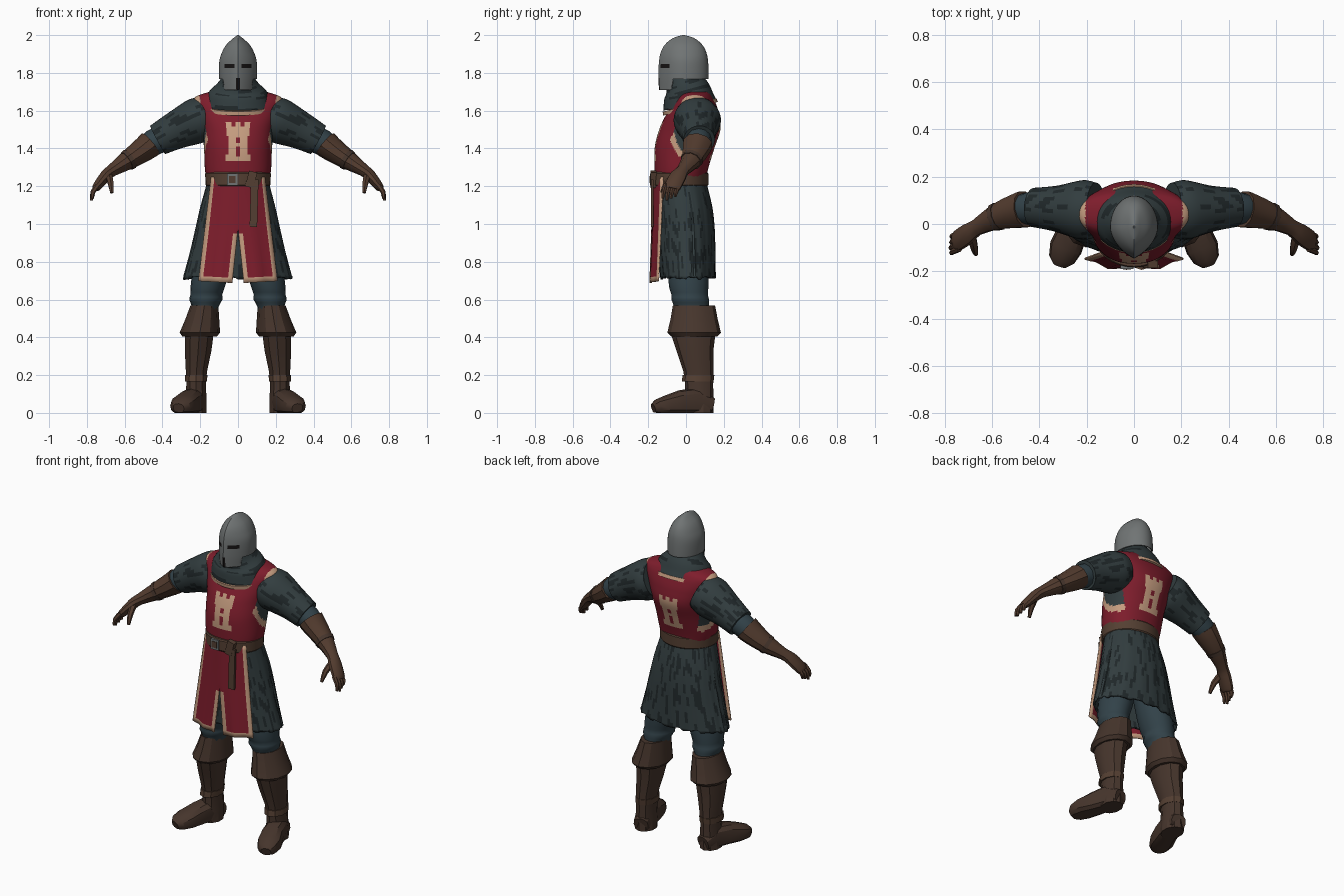
import bpy, bmesh, math
from mathutils import Vector

cube = bpy.data.objects.get("Cube")
if cube:
    bpy.data.objects.remove(cube, do_unlink=True)


def material(name, rgb):
    linear = [(c / 255 / 12.92) if c < 11 else ((c / 255 + 0.055) / 1.055) ** 2.4 for c in rgb]
    m = bpy.data.materials.new(name)
    m.use_nodes = True
    m.diffuse_color = (*linear, 1)
    m.node_tree.nodes["Principled BSDF"].inputs["Base Color"].default_value = (*linear, 1)
    return m


MAIL = material("mail_grey", (50, 61, 63))
MAIL_DARK = material("mail_shadow", (32, 40, 42))
RED = material("cloth_red", (126, 29, 44))
TRIM = material("trim_beige", (198, 157, 128))
STEEL = material("helmet_steel", (112, 116, 116))
PADDING = material("padding_blue_grey", (50, 66, 73))
BOOT = material("boot_brown", (70, 53, 44))
GLOVE = material("glove_brown", (82, 59, 46))
BELT = material("belt_brown", (84, 63, 50))
DARK = material("slit_dark", (22, 19, 19))


def finish(name, bm, mats, mirror=False, thick=0, angle=35):
    bmesh.ops.remove_doubles(bm, verts=bm.verts, dist=0.0004)
    bmesh.ops.recalc_face_normals(bm, faces=bm.faces)
    mesh = bpy.data.meshes.new(name)
    bm.to_mesh(mesh)
    bm.free()
    for m in mats:
        mesh.materials.append(m)
    ob = bpy.data.objects.new(name, mesh)
    bpy.context.collection.objects.link(ob)
    bpy.ops.object.select_all(action="DESELECT")
    ob.select_set(True)
    bpy.context.view_layer.objects.active = ob
    bpy.ops.object.shade_smooth_by_angle(angle=math.radians(angle))
    if mirror:
        ob.modifiers.new("Mirror", "MIRROR")
    if thick:
        solid = ob.modifiers.new("Solidify", "SOLIDIFY")
        solid.thickness = thick
        solid.offset = -1
    return ob


def spline(rows, steps):
    """Catmull-Rom interpolation of rows of numbers."""
    out = []
    for k in range(len(rows) - 1):
        p = [rows[min(max(k + d, 0), len(rows) - 1)] for d in (-1, 0, 1, 2)]
        for s in range(steps):
            t = s / steps
            out.append([b + 0.5 * t * (c - a + t * (2 * a - 5 * b + 4 * c - d + t * (3 * (b - c) + d - a)))
                        for a, b, c, d in zip(*p)])
    return out + [list(rows[-1])]


def loft(name, rows, mats, seg=12, steps=2, ref=None, power=2, peak=0, paint=None,
         warp=None, cap=True, **kw):
    """Skin rings (x, y, z, a, b); flat rings unless a reference side axis is given."""
    rows = spline(rows, steps)
    bm = bmesh.new()
    rings = []
    for i, (x, y, z, a, b) in enumerate(rows):
        u, v = Vector((1, 0, 0)), Vector((0, 1, 0))
        if ref:
            lo, hi = rows[max(i - 1, 0)], rows[min(i + 1, len(rows) - 1)]
            t = (Vector(hi[:3]) - Vector(lo[:3])).normalized()
            u = Vector(ref)
            u = (u - t * u.dot(t)).normalized()
            v = t.cross(u)
        ring = []
        for j in range(seg):
            th = 2 * math.pi * j / seg
            s, c = (math.copysign(abs(f) ** (2 / power), f) for f in (math.sin(th), math.cos(th)))
            if c > 0:
                c = (1 - peak) * c + peak * (1 - abs(s))
            p = Vector((x, y, z)) + u * a * s - v * b * c
            ring.append(bm.verts.new(warp(p, i, j) if warp else p))
        rings.append(ring)
    for i in range(len(rings) - 1):
        for j in range(seg):
            n = (j + 1) % seg
            f = bm.faces.new((rings[i][j], rings[i][n], rings[i + 1][n], rings[i + 1][j]))
            if paint:
                f.material_index = paint(f.calc_center_median(), i, j)
    if cap:
        bm.faces.new(rings[0])
        bm.faces.new(rings[-1])
    return finish(name, bm, mats, **kw)


def box(name, loc, size, mat, tilt=0):
    bpy.ops.mesh.primitive_cube_add(size=1, location=loc, rotation=(0, tilt, 0))
    ob = bpy.context.object
    ob.name = name
    ob.scale = size
    ob.data.materials.append(mat)
    bevel = ob.modifiers.new("Bevel", "BEVEL")
    bevel.width = 0.004
    return ob


def noise(a, b):
    return (math.sin(a * 12.99 + b * 78.23) * 43758.55) % 1


def streak(c, i, j):
    return 1 if noise(j, (i + 2 * j) // 3) < 0.3 else 0


# Helmet with a low face plate, eye slits and a breathing slot
def helmet_paint(c, i, j):
    if c.y > -0.04:
        return 0
    eye = 0.018 < abs(c.x) < 0.072 and 1.825 < c.z < 1.848
    return 1 if eye or (abs(c.x) < 0.009 and c.z < 1.775) else 0


def helmet_edge(p, i, j):
    if p.y > -0.07:
        p.z = max(p.z, 1.768)
    return p


loft("helmet", [(0, -.013, 1.71, .094, .13), (0, -.013, 1.78, .1, .133), (0, -.013, 1.86, .099, .13),
                (0, -.013, 1.91, .084, .12), (0, -.013, 1.95, .061, .098), (0, -.013, 1.983, .026, .058),
                (0, -.013, 2.0, .003, .006)], [STEEL, DARK], seg=64, steps=11, peak=.35,
     paint=helmet_paint, warp=helmet_edge, cap=False, thick=.008)

# Mail collar and neckline trim
SIDE = (1, 0, 0)
loft("mail_collar", [(0, .022, 1.625, .178, .145), (0, .016, 1.66, .168, .135), (0, .01, 1.70, .153, .123),
                     (0, 0, 1.735, .115, .108), (0, -.01, 1.77, .09, .096), (0, -.015, 1.82, .075, .085)],
     [MAIL, MAIL_DARK], seg=40, steps=3, ref=SIDE,
     paint=lambda c, i, j: 1 if noise(i, (j + i) // 4) < 0.2 else 0)
loft("neckline_trim", [(0, .024, 1.61, .182, .149), (0, .019, 1.63, .18, .147)], [TRIM],
     seg=40, steps=1, ref=SIDE)


# Tabard body: tower patch front and back, armhole borders
def tower(x, z):
    x, h = abs(x), z - 1.33
    if not 0 < h < 0.212 or (x < 0.014 and 0.03 < h < 0.075) or (x < 0.008 and 0.1 < h < 0.13):
        return False
    if h > 0.185:
        return x < 0.014 or 0.038 < x < 0.066
    return x < (0.063 if h < 0.032 or h > 0.14 else 0.05)


def tabard_paint(c, i, j):
    d = ((c.y - 0.055) / 0.125) ** 2 + ((c.z - 1.51) / 0.165) ** 2
    if abs(c.x) > 0.15 + 0.2 * (c.z - 1.4) and d < 1.39:
        return 2 if d < 0.9 and c.z < 1.62 else 1
    return 1 if tower(c.x, c.z) else 0


loft("tabard_body", [(0, -.03, 1.2, .155, .13), (0, -.026, 1.28, .174, .14), (0, -.008, 1.4, .18, .158),
                     (0, .02, 1.5, .19, .162), (0, .035, 1.58, .215, .14), (0, .042, 1.64, .235, .115),
                     (0, .045, 1.675, .222, .095), (0, .045, 1.70, .15, .08)],
     [RED, TRIM, MAIL], seg=128, steps=11, power=2.2, paint=tabard_paint)


# Mail skirt with fine pleats and a ragged hem
def pleat(p, i, j):
    k = 1 + 0.03 * (noise(j, 3) - 0.5) * min(i / 8, 1)
    hem = 0.02 * (noise(j // 2, 9) - 0.5) if i == 28 else 0
    return Vector((p.x * k, p.y * k, p.z + hem))


loft("mail_skirt", [(0, -.03, 1.25, .155, .13), (0, -.01, 1.1, .195, .146), (0, 0, .98, .222, .15),
                    (0, .004, .85, .252, .15), (0, .01, .715, .288, .146)],
     [MAIL, MAIL_DARK], seg=88, steps=7, paint=streak, warp=pleat, cap=False, thick=.012)

# Split front panel of the tabard, one half mirrored
bm = bmesh.new()
columns = [0, .13, .3, .45, .6, .74, .87, 1]
levels = [1.25 - .03 * k for k in range(18)] + [.715, .688]
grid = []
for z in levels:
    fall = (1.25 - z) / .56
    width = .143 + .067 * fall
    gap = max(0, .98 - z) * .11
    grid.append([bm.verts.new((gap + u * (width - gap),
                               -.174 - .02 * fall + .05 * u * u + .006 * fall * math.sin(u * 11),
                               z + .01 * u * fall)) for u in columns])
for r in range(len(levels) - 1):
    for k in range(len(columns) - 1):
        f = bm.faces.new((grid[r][k], grid[r][k + 1], grid[r + 1][k + 1], grid[r + 1][k]))
        border = k == len(columns) - 2 or r == len(levels) - 2 or (k == 0 and levels[r] < .98)
        f.material_index = 1 if border else 0
finish("tabard_front_panel", bm, [RED, TRIM], mirror=True, thick=.008)

# Belt, buckle and hanging strap
loft("belt", [(0, -.033, 1.2, .166, .146), (0, -.033, 1.207, .172, .151), (0, -.033, 1.267, .174, .151),
              (0, -.033, 1.274, .168, .146)], [BELT], seg=32, steps=1)
box("belt_buckle", (-.03, -.183, 1.236), (.056, .014, .064), STEEL)
box("buckle_center", (-.03, -.19, 1.236), (.034, .006, .038), BELT)
box("belt_knot", (.07, -.172, 1.236), (.045, .03, .085), BELT, .25)
box("hanging_strap", (.085, -.179, 1.11), (.04, .014, .25), BELT, .03)

# Arms: mail sleeves, padded elbows and gauntlets
FRONT = (0, 1, 0)
loft("mail_sleeves", [(.16, .06, 1.57, .115, .11), (.22, .06, 1.545, .125, .12), (.33, .065, 1.495, .097, .1),
                      (.425, .07, 1.445, .083, .085)], [MAIL, MAIL_DARK], seg=36, steps=7, ref=FRONT,
     paint=streak, mirror=True)
loft("padded_elbows", [(.38, .07, 1.465, .068, .07), (.45, .065, 1.43, .068, .07), (.5, .06, 1.4, .06, .055)],
     [PADDING], ref=FRONT, mirror=True)
loft("gauntlet_cuffs", [(.462, .062, 1.425, .08, .072), (.5, .053, 1.395, .074, .066), (.58, .03, 1.34, .056, .052),
                        (.665, -.015, 1.285, .035, .033), (.7, -.04, 1.255, .044, .031),
                        (.745, -.07, 1.2, .045, .024), (.755, -.076, 1.185, .036, .018)],
     [GLOVE], seg=10, ref=FRONT, mirror=True)
loft("cuff_bands", [(.572, .033, 1.345, .061, .057), (.59, .026, 1.333, .058, .054)], [BOOT],
     seg=10, steps=1, ref=FRONT, mirror=True)
for k, finger in enumerate(("index", "middle", "ring", "little")):
    y = -.106 + .022 * k
    drop = .005 * abs(k - 1)
    loft(finger + "_fingers", [(.738, y, 1.21, .012, .014), (.768, y - .012, 1.17, .012, .013),
                               (.776 - drop, y - .018, 1.125 + drop * 2, .008, .008)],
         [GLOVE], seg=6, ref=FRONT, mirror=True)
loft("thumbs", [(.685, -.055, 1.255, .02, .02), (.675, -.1, 1.22, .017, .017), (.668, -.128, 1.165, .009, .009)],
     [GLOVE], seg=6, ref=SIDE, mirror=True)

# Legs: padded leggings with bunched knees
loft("leggings", [(.12, 0, .88, .1, .1), (.145, .012, .74, .097, .108), (.162, .015, .66, .09, .103),
                  (.168, .02, .625, .084, .096), (.17, .022, .6, .088, .1), (.174, .03, .56, .07, .092),
                  (.178, .035, .48, .066, .09)], [PADDING], seg=16, mirror=True)

# Boots: folded tops, shafts, ankle bands and feet
loft("boot_folds", [(.178, .042, .568, .074, .112), (.19, .043, .49, .091, .126), (.202, .043, .425, .107, .142),
                    (.203, .043, .405, .092, .122)], [BOOT], seg=12, steps=1, mirror=True, angle=30)
loft("boot_shafts", [(.205, .038, .42, .08, .118), (.211, .047, .33, .074, .098), (.22, .066, .22, .059, .08),
                     (.222, .07, .15, .054, .074), (.223, .07, .07, .06, .075), (.225, .07, 0, .06, .075)],
     [BOOT], seg=10, steps=1, mirror=True, angle=30)
loft("ankle_bands", [(.221, .066, .2, .062, .084), (.223, .062, .165, .062, .084)], [BELT],
     seg=10, steps=1, mirror=True)


def ground(p, i, j):
    p.z = max(p.z, 0)
    return p


loft("boot_feet", [(.215, .138, .04, .045, .042), (.232, .06, .06, .06, .075), (.26, -.03, .052, .064, .068),
                   (.288, -.1, .042, .07, .052), (.306, -.15, .033, .056, .04), (.314, -.173, .025, .03, .025)],
     [BOOT], seg=12, steps=1, ref=SIDE, power=2.5, warp=ground, mirror=True, angle=30)
